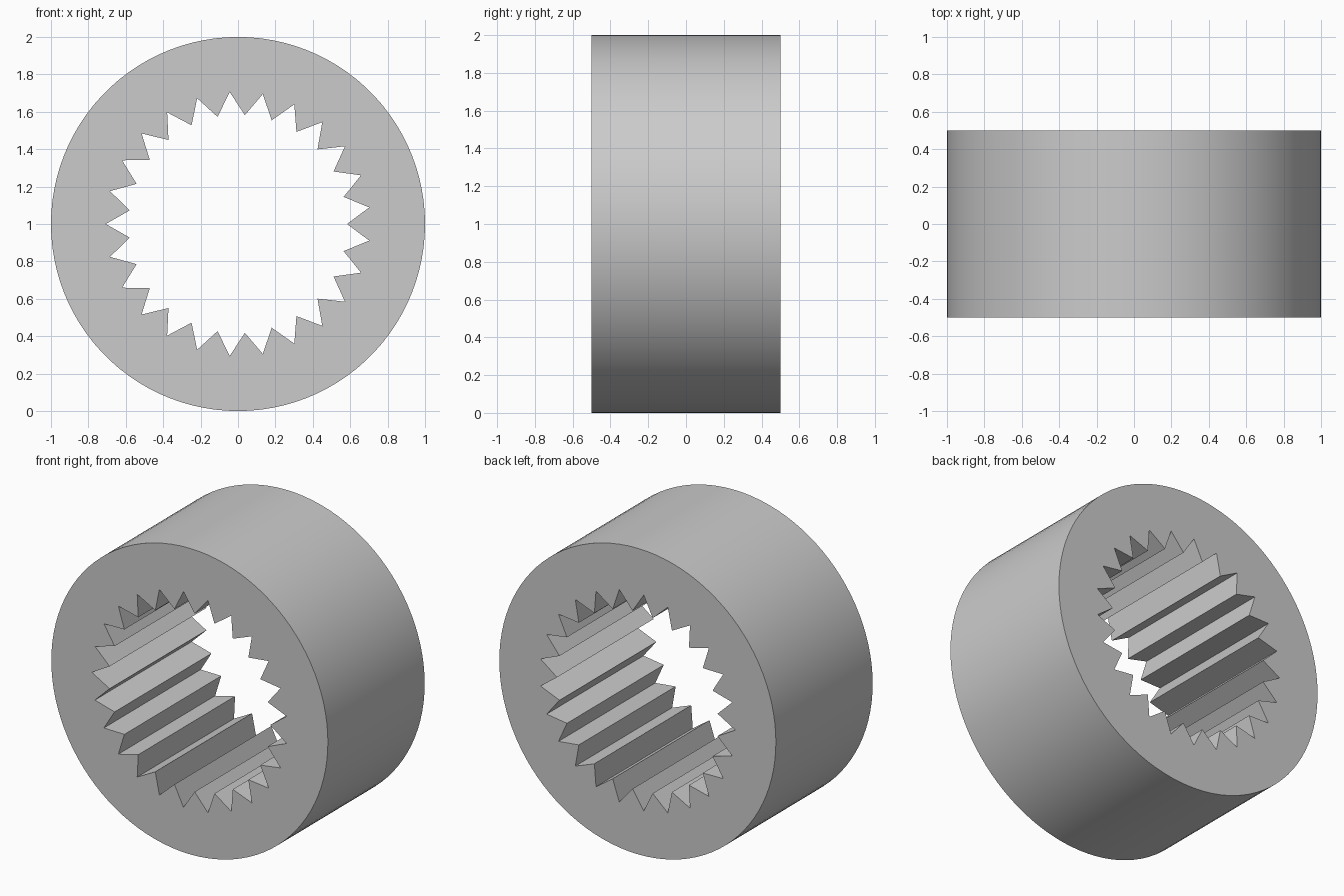
import bpy, bmesh, math

cube = bpy.data.objects.get("Cube")
if cube:
    bpy.data.objects.remove(cube, do_unlink=True)

TEETH = 25
R_OUT, R_ROOT, R_TIP = 1.0, 0.707, 0.583
DEPTH = 1.0
SPLIT = 2                      # rim segments per tooth flank
INNER = TEETH * 2
OUTER = INNER * SPLIT

grey = bpy.data.materials.new("grey_metal")
grey.use_nodes = True
colour = (0.6, 0.6, 0.6, 1)
grey.diffuse_color = colour
grey.node_tree.nodes["Principled BSDF"].inputs["Base Color"].default_value = colour

bm = bmesh.new()


def ring(count, radius):
    """Loop of points around the bore axis, on the front plane."""
    points = []
    for i in range(count):
        a = math.tau * i / count
        r = radius(i)
        points.append(bm.verts.new((r * math.cos(a), -DEPTH / 2, 1 + r * math.sin(a))))
    return points


# Round rim and toothed bore
rim = ring(OUTER, lambda i: R_OUT)
bore = ring(INNER, lambda i: R_ROOT if i % 2 else R_TIP)

# Front face between the rim and the bore
for i in range(INNER):
    arc = [rim[(i * SPLIT + k) % OUTER] for k in range(SPLIT + 1)]
    bm.faces.new([bore[i]] + arc + [bore[(i + 1) % INNER]])

# Extrude through to the back, keeping the front face
front = bm.faces[:]
result = bmesh.ops.extrude_face_region(bm, geom=front, use_keep_orig=True)
moved = [g for g in result["geom"] if isinstance(g, bmesh.types.BMVert)]
bmesh.ops.translate(bm, verts=moved, vec=(0, DEPTH, 0))
bmesh.ops.recalc_face_normals(bm, faces=bm.faces)

mesh = bpy.data.meshes.new("internal_gear_ring")
bm.to_mesh(mesh)
bm.free()
mesh.materials.append(grey)
gear = bpy.data.objects.new("internal_gear_ring", mesh)
bpy.context.collection.objects.link(gear)

# Smooth rim, crisp teeth and edges
bpy.context.view_layer.objects.active = gear
gear.select_set(True)
bpy.ops.object.shade_smooth_by_angle(angle=math.radians(30))
